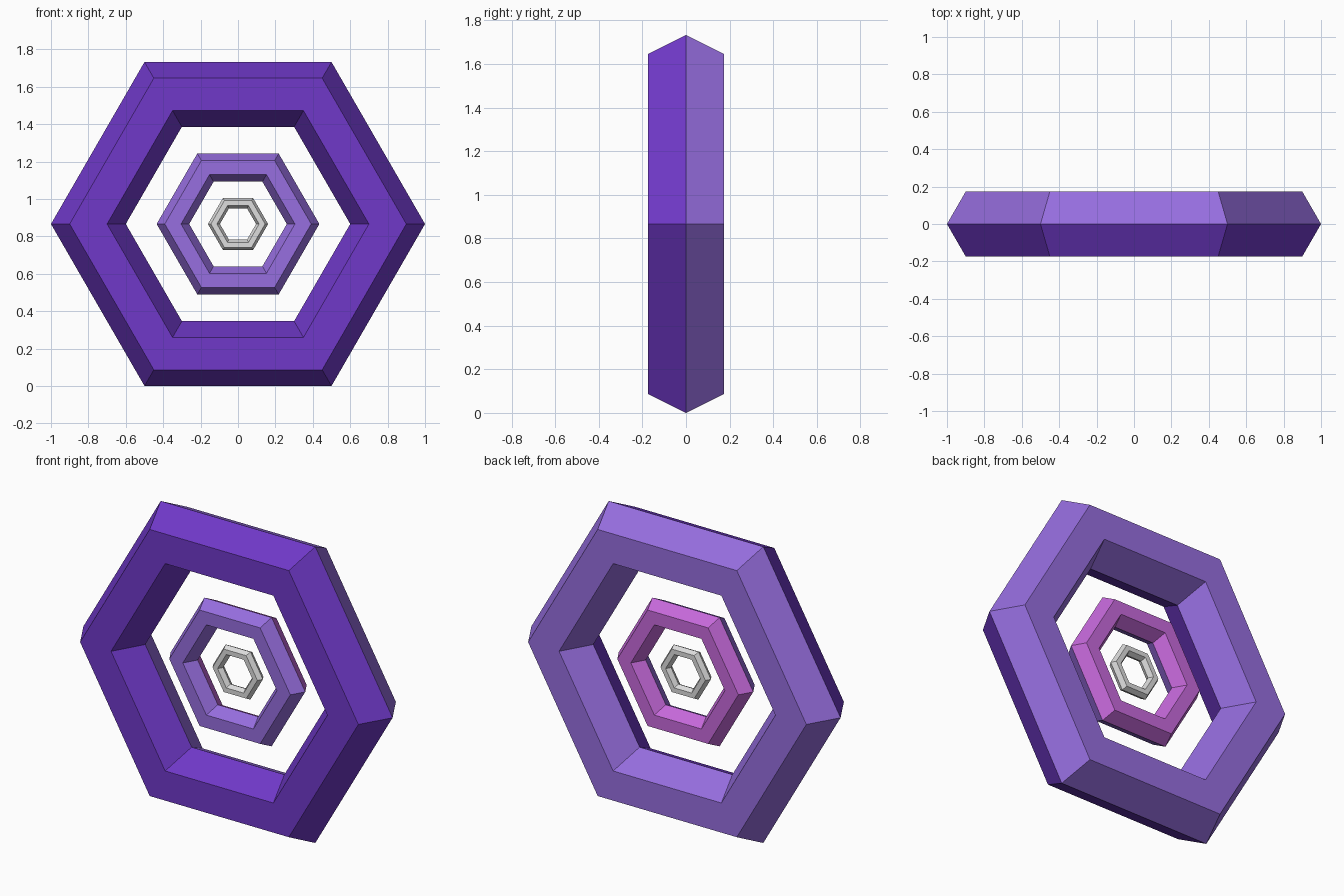
import bpy
import math

if "Cube" in bpy.data.objects:
    bpy.data.objects.remove(bpy.data.objects["Cube"])


def linear(c):
    c /= 255
    return c / 12.92 if c <= 0.04045 else ((c + 0.055) / 1.055) ** 2.4


def material(name, rgb):
    m = bpy.data.materials.new(name)
    m.diffuse_color = (*[linear(c) for c in rgb], 1)
    m.use_nodes = True
    m.node_tree.nodes["Principled BSDF"].inputs["Base Color"].default_value = m.diffuse_color
    return m


deep_violet = material("deep violet", (112, 57, 201))
light_violet = material("light violet", (151, 110, 224))
orchid = material("orchid", (200, 106, 221))
pale_grey = material("pale grey", (222, 222, 222))

CENTRE_Z = math.sqrt(3) / 2


def hex_ring(name, radius, front, back):
    """Six-sided ring with hexagonal section, front and back halves coloured."""
    bpy.ops.mesh.primitive_torus_add(
        major_segments=6, minor_segments=6,
        major_radius=radius * 0.8, minor_radius=radius * 0.2,
        location=(0, 0, CENTRE_Z), rotation=(math.pi / 2, 0, 0))
    ring = bpy.context.object
    ring.name = name
    ring.data.materials.append(front)
    ring.data.materials.append(back)
    # local +z points to the front after the rotation
    for p in ring.data.polygons:
        p.use_smooth = False
        p.material_index = 0 if p.center.z > 0 else 1
    return ring


# Three concentric rings
hex_ring("outer_ring", 1.0, deep_violet, light_violet)
hex_ring("middle_ring", 0.435, light_violet, orchid)
hex_ring("inner_ring", 0.161, pale_grey, pale_grey)
